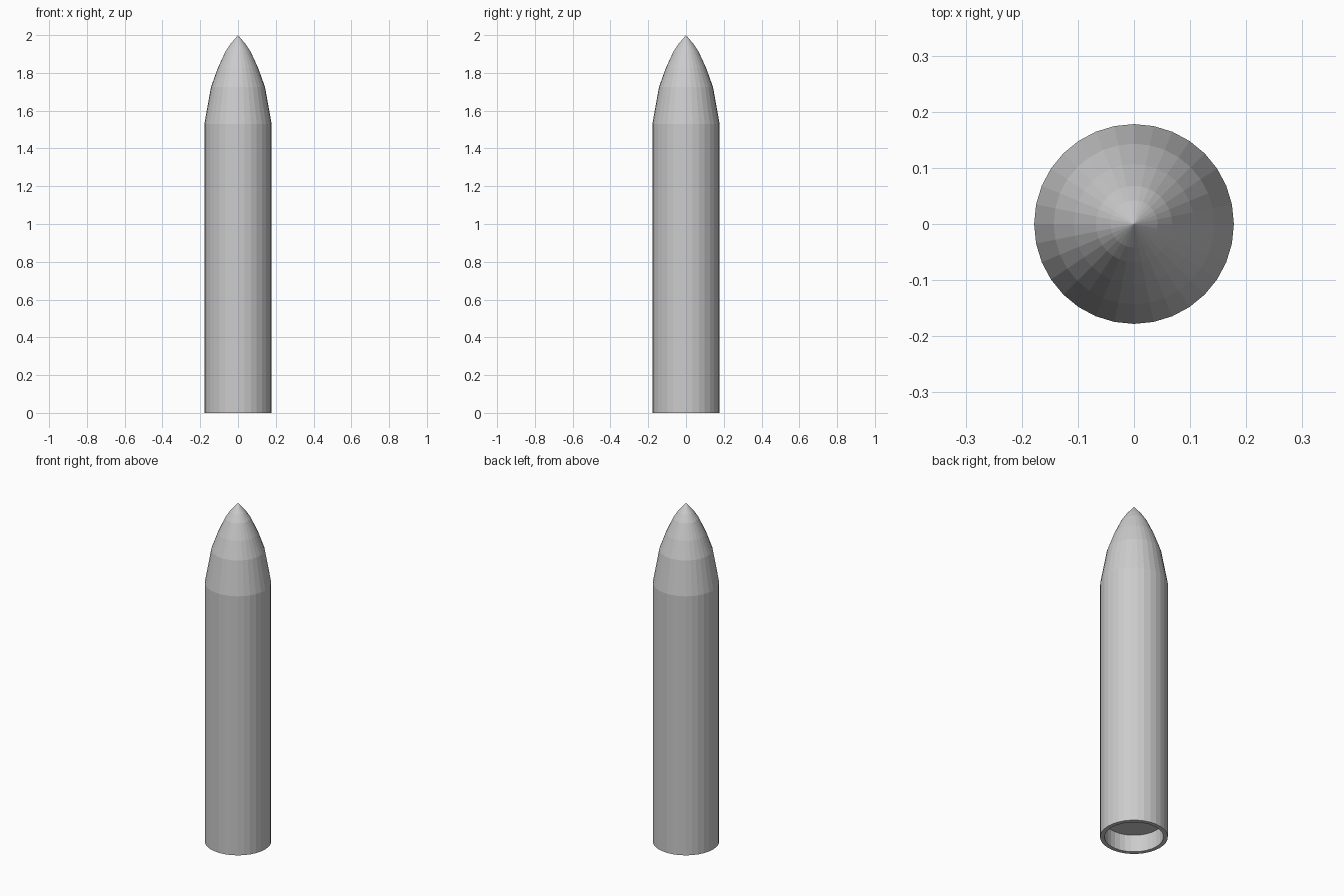
import bpy, bmesh, math

if "Cube" in bpy.data.objects:
    bpy.data.objects.remove(bpy.data.objects["Cube"])

SIDES = 32


def lathe(name, profile):
    """Revolve (radius, z) points around z; zero radius closes to a point."""
    bm = bmesh.new()
    rings = []
    for r, z in profile:
        if r == 0:
            rings.append([bm.verts.new((0, 0, z))] * SIDES)
        else:
            rings.append([bm.verts.new((r * math.cos(2 * math.pi * i / SIDES),
                                        r * math.sin(2 * math.pi * i / SIDES), z))
                          for i in range(SIDES)])
    for a, b in zip(rings, rings[1:]):
        for i in range(SIDES):
            j = (i + 1) % SIDES
            bm.faces.new(dict.fromkeys((a[i], a[j], b[j], b[i])))
    bmesh.ops.recalc_face_normals(bm, faces=bm.faces)
    mesh = bpy.data.meshes.new(name)
    bm.to_mesh(mesh)
    bm.free()
    obj = bpy.data.objects.new(name, mesh)
    bpy.context.collection.objects.link(obj)
    return obj


# Recessed base, straight body and pointed nose as one faceted shell
lathe("pointed_cylinder", [
    (0, 0.10), (0.155, 0.10), (0.155, 0),            # recess under the base
    (0.178, 0), (0.178, 1.53),                       # body
    (0.143, 1.725), (0.107, 1.825), (0.068, 1.91),   # nose
    (0.042, 1.95), (0, 2.0),
])
